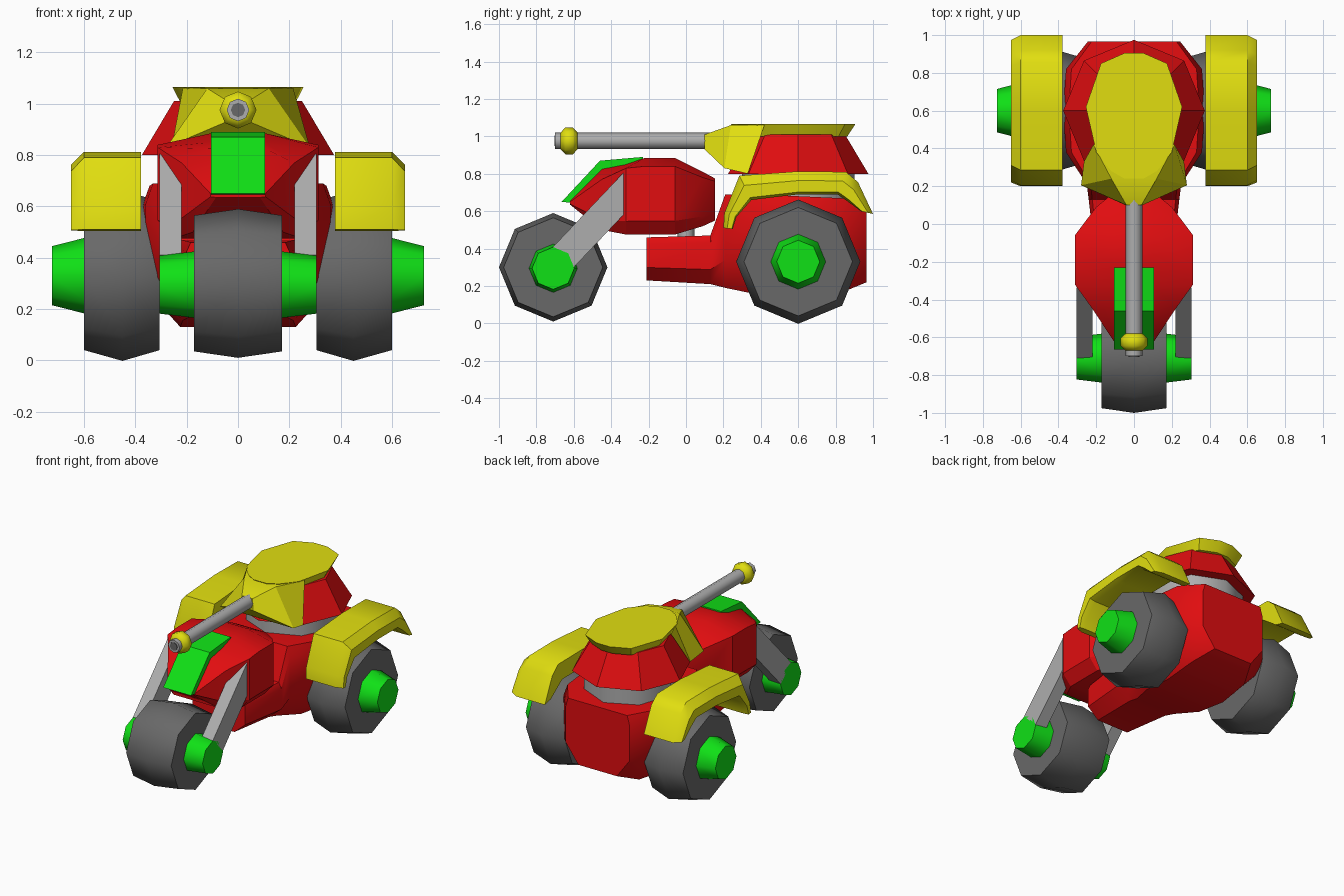
import bpy, bmesh, math

if "Cube" in bpy.data.objects:
    bpy.data.objects.remove(bpy.data.objects["Cube"])


def material(name, rgb):
    m = bpy.data.materials.new(name)
    m.diffuse_color = (*rgb, 1)
    m.use_nodes = True
    m.node_tree.nodes["Principled BSDF"].inputs["Base Color"].default_value = m.diffuse_color
    return m


RED = material("red", (0.75, 0.004, 0.005))
YELLOW = material("yellow", (0.75, 0.73, 0.005))
GREEN = material("green", (0.005, 0.75, 0.008))
DARK = material("dark grey", (0.14, 0.14, 0.14))
LIGHT = material("light grey", (0.42, 0.42, 0.42))


def loft(name, sections, mat, mirror=False, angle=30):
    """Bridge equal-length point loops into a closed solid."""
    bm = bmesh.new()
    loops = [[bm.verts.new(p) for p in s] for s in sections]
    n = len(loops[0])
    for a, b in zip(loops, loops[1:]):
        for i in range(n):
            j = (i + 1) % n
            bm.faces.new((a[i], a[j], b[j], b[i]))
    bm.faces.new(loops[0])
    bm.faces.new(loops[-1])
    bmesh.ops.recalc_face_normals(bm, faces=bm.faces)
    me = bpy.data.meshes.new(name)
    bm.to_mesh(me)
    bm.free()
    me.materials.append(mat)
    ob = bpy.data.objects.new(name, me)
    bpy.context.collection.objects.link(ob)
    bpy.ops.object.select_all(action='DESELECT')
    ob.select_set(True)
    bpy.context.view_layer.objects.active = ob
    bpy.ops.object.shade_smooth_by_angle(angle=math.radians(angle))
    if mirror:
        ob.modifiers.new("mirror", 'MIRROR')
    return ob


def turned(name, axis, centre, rings, mat, mirror=False, n=8, angle=50):
    """Rings of (position, radius) about an axis through centre."""
    def pt(t, r, k):
        a = 2 * math.pi * k / n
        u, v = r * math.sin(a), r * math.cos(a)
        d = {'X': (t, u, v), 'Y': (u, t, v), 'Z': (u, v, t)}[axis]
        return [c + e for c, e in zip(centre, d)]
    return loft(name, [[pt(t, r, k) for k in range(n)] for t, r in rings],
                mat, mirror, angle)


def extruded(name, x0, x1, profile, mat, mirror=False):
    """Side profile of (y, z) stretched from x0 to x1."""
    return loft(name, [[(x, y, z) for y, z in profile] for x in (x0, x1)],
                mat, mirror)


def symmetric(y, half):
    """Closed loop at y from right-hand (x, z) points, bottom to top."""
    return ([(x, y, z) for x, z in half]
            + [(-x, y, z) for x, z in reversed(half)])


# wheels and hubs
turned("front_wheel", 'X', (0, -0.71, 0.30),
       [(-0.172, 0.265), (0, 0.29), (0.172, 0.265)], DARK)
turned("rear_wheels", 'X', (0, 0.6, 0.33),
       [(0.305, 0.29), (0.45, 0.332), (0.6, 0.29)], DARK, True)
turned("front_hubs", 'X', (0, -0.71, 0.295),
       [(0.15, 0.132), (0.305, 0.113)], GREEN, True)
turned("rear_hubs", 'X', (0, 0.6, 0.33),
       [(0.58, 0.152), (0.725, 0.115)], GREEN, True)
turned("rear_axle", 'X', (0, 0.6, 0.33), [(-0.4, 0.1), (0.4, 0.1)], RED)

# fork struts
extruded("fork_struts", 0.22, 0.305,
         [(-0.335, 0.805), (-0.335, 0.58), (-0.60, 0.30), (-0.71, 0.41)],
         LIGHT, True)

# lower hull
hull = []
for y, w, zb, zt in [(-0.21, 0.20, 0.23, 0.46), (0.13, 0.24, 0.21, 0.47),
                     (0.21, 0.25, 0.19, 0.69), (0.38, 0.36, 0.155, 0.69),
                     (0.6, 0.375, 0.13, 0.68), (0.82, 0.36, 0.16, 0.67),
                     (0.965, 0.245, 0.22, 0.66)]:
    h = zt - zb
    hull.append(symmetric(y, [(0.6 * w, zb), (w, zb + 0.3 * h),
                              (w, zb + 0.85 * h), (0.92 * w, zt)]))
loft("lower_hull", hull, RED, angle=35)

# front body, joined to the hull by a steering post
nose = []
for y, w, zb, zs, zc in [(-0.62, 0.107, 0.635, 0.65, 0.655),
                         (-0.45, 0.22, 0.50, 0.77, 0.825),
                         (-0.32, 0.313, 0.475, 0.83, 0.85),
                         (-0.22, 0.313, 0.475, 0.84, 0.885),
                         (-0.06, 0.313, 0.475, 0.84, 0.885),
                         (0.09, 0.20, 0.52, 0.78, 0.81),
                         (0.155, 0.12, 0.55, 0.76, 0.775)]:
    nose.append(symmetric(y, [(0.8 * w, zb), (w, zb + 0.2 * (zs - zb)),
                              (w, zs), (min(w, 0.105), zc)]))
loft("front_body", nose, RED)
turned("steering_post", 'Z', (0, 0, 0), [(0.40, 0.045), (0.55, 0.045)], LIGHT)
extruded("front_plate", -0.106, 0.106,
         [(-0.665, 0.65), (-0.46, 0.87), (-0.23, 0.89), (-0.23, 0.84),
          (-0.44, 0.81), (-0.61, 0.645)], GREEN)

# rear fenders: a bevelled band following the wheel arch
fender = []
for (yo, zo), (yi, zi) in [((0.20, 0.51), (0.25, 0.505)),
                           ((0.205, 0.59), (0.27, 0.57)),
                           ((0.285, 0.79), (0.35, 0.66)),
                           ((0.6, 0.813), (0.6, 0.69)),
                           ((0.855, 0.81), (0.81, 0.69)),
                           ((0.92, 0.755), (0.86, 0.655)),
                           ((1.0, 0.585), (0.935, 0.60))]:
    fender.append([(x, yo + f * (yi - yo), zo + f * (zi - zo))
                   for x, f in [(0.378, 1), (0.378, 0), (0.60, 0),
                                (0.65, 0.4), (0.65, 0.9), (0.61, 1)]])
loft("rear_fenders", fender, YELLOW, True, 40)

# turret with its ring, drum, lid and front collar
turned("turret_ring", 'Z', (0, 0.6, 0), [(0.6, 0.3), (0.81, 0.3)], LIGHT)
turned("turret_drum", 'Z', (0, 0.6, 0), [(0.80, 0.375), (1.01, 0.25)], RED,
       angle=30)


def lid_ring(z, s):
    half = [(0.05, 0.24), (0.12, 0.28), (0.2, 0.38), (0.255, 0.62),
            (0.175, 0.85), (0.05, 0.905)]
    pts = [(x, y) for x, y in half] + [(-x, y) for x, y in reversed(half)]
    return [(x * s, 0.58 + (y - 0.58) * s, z) for x, y in pts]


loft("turret_lid", [lid_ring(1.0, 0.87), lid_ring(1.065, 1.0)], YELLOW)

collar = []
for yb, wb, zb, yt, wt, zt in [(0.10, 0.045, 0.93, 0.10, 0.04, 1.01),
                               (0.205, 0.28, 0.83, 0.24, 0.12, 1.06),
                               (0.33, 0.265, 0.80, 0.42, 0.215, 1.062)]:
    collar.append([(wb, yb, zb), (wt, yt, zt), (-wt, yt, zt), (-wb, yb, zb)])
loft("turret_collar", collar, YELLOW)

# gun barrel, muzzle ring and bore
GUN = (0, 0, 0.976)
turned("gun_barrel", 'Y', GUN, [(-0.70, 0.044), (0.2, 0.044)], LIGHT)
turned("muzzle_ring", 'Y', GUN,
       [(-0.67, 0.045), (-0.645, 0.072), (-0.605, 0.072), (-0.58, 0.045)],
       YELLOW)
turned("gun_bore", 'Y', GUN, [(-0.704, 0.028), (-0.69, 0.028)], DARK)
